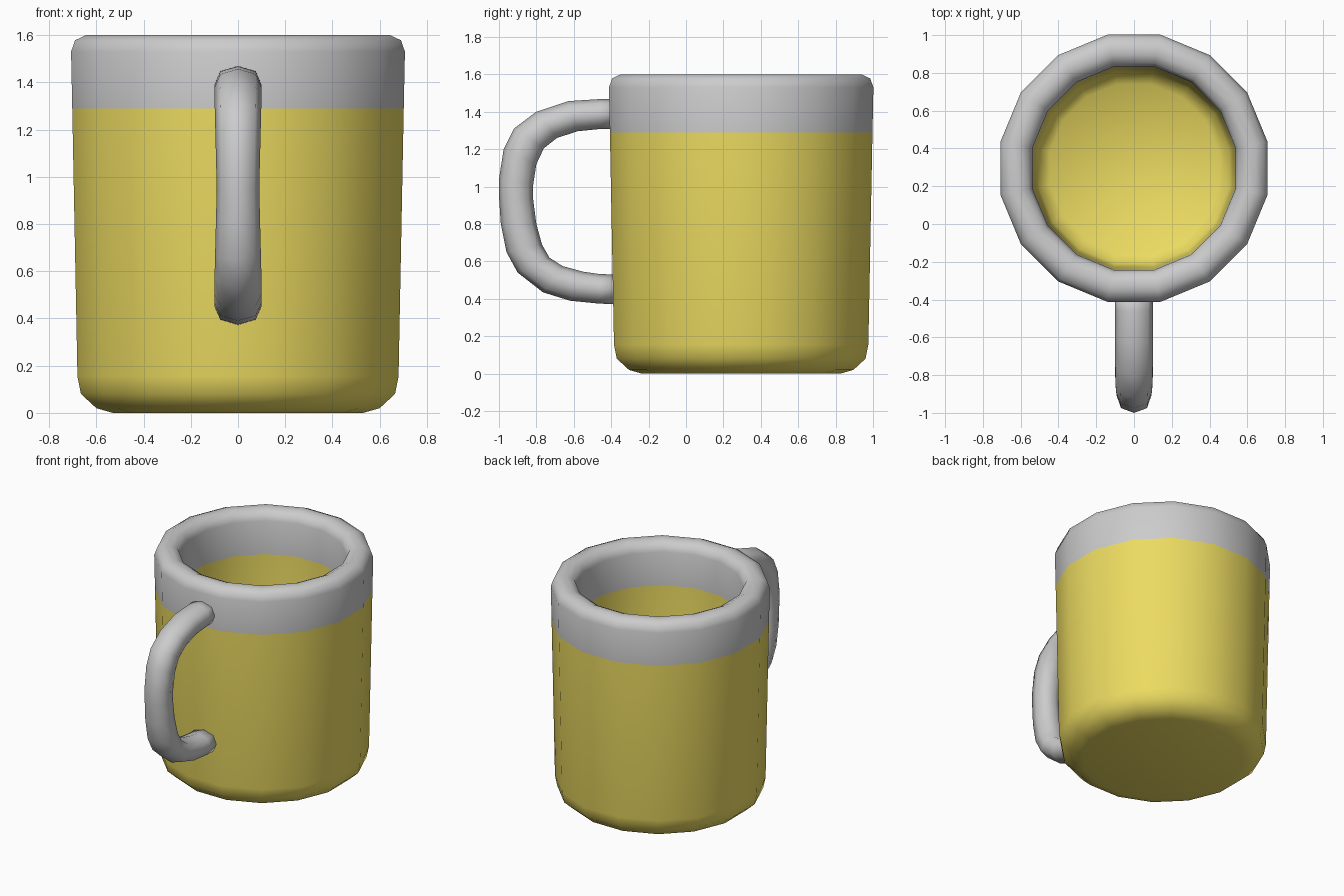
import bpy
import bmesh
from math import cos, sin, pi
from mathutils import Vector

if "Cube" in bpy.data.objects:
    bpy.data.objects.remove(bpy.data.objects["Cube"])

SIDES = 16
CENTRE_Y = 0.295


def finish(name, bm, material=None):
    bmesh.ops.recalc_face_normals(bm, faces=bm.faces)
    for f in bm.faces:
        f.smooth = True
    mesh = bpy.data.meshes.new(name)
    bm.to_mesh(mesh)
    bm.free()
    if material:
        mesh.materials.append(material)
    obj = bpy.data.objects.new(name, mesh)
    bpy.context.collection.objects.link(obj)
    return obj


def bridge(bm, rings):
    for a, b in zip(rings, rings[1:]):
        n = len(a)
        for i in range(n):
            j = (i + 1) % n
            bm.faces.new((a[i], a[j], b[j], b[i]))


def lathe(bm, profile):
    """Rings of a 16-gon; profile radii are measured to the flat sides."""
    rings = []
    for r, z in profile:
        big = r / cos(pi / SIDES)
        rings.append([bm.verts.new((big * cos((i + 0.5) * 2 * pi / SIDES),
                                    CENTRE_Y + big * sin((i + 0.5) * 2 * pi / SIDES), z))
                      for i in range(SIDES)])
    bridge(bm, rings)
    return rings


yellow = bpy.data.materials.new("yellow_glaze")
yellow.diffuse_color = (0.84, 0.71, 0.12, 1)
yellow.use_nodes = True
yellow.node_tree.nodes["Principled BSDF"].inputs["Base Color"].default_value = yellow.diffuse_color

# Yellow cup: outer wall with rounded foot, inner wall with rounded floor
bm = bmesh.new()
outer = lathe(bm, [(0.53, 0.0), (0.60, 0.02), (0.665, 0.08), (0.68, 0.155), (0.702, 1.29)])
inner = lathe(bm, [(0.535, 1.29), (0.522, 0.29), (0.505, 0.22), (0.445, 0.17)])
bm.faces.new(outer[0])
bm.faces.new(inner[-1])
finish("cup_body", bm, yellow)

# Grey band wrapping over the rounded lip
bm = bmesh.new()
lathe(bm, [(0.702, 1.29), (0.707, 1.53), (0.69, 1.578), (0.645, 1.6),
           (0.60, 1.6), (0.556, 1.578), (0.538, 1.53), (0.535, 1.29)])
finish("rim_band", bm)

# Handle: octagonal section swept along pairs of outer and inner (y, z) points
outline = [((-0.36, 1.47), (-0.36, 1.31)), ((-0.46, 1.468), (-0.46, 1.308)),
           ((-0.63, 1.457), (-0.58, 1.296)), ((-0.80, 1.40), (-0.69, 1.26)),
           ((-0.92, 1.31), (-0.76, 1.205)), ((-0.975, 1.20), (-0.80, 1.12)),
           ((-1.0, 1.04), (-0.817, 1.01)), ((-1.0, 0.95), (-0.817, 0.93)),
           ((-0.99, 0.80), (-0.80, 0.80)), ((-0.96, 0.65), (-0.77, 0.69)),
           ((-0.90, 0.54), (-0.73, 0.62)), ((-0.765, 0.435), (-0.66, 0.575)),
           ((-0.62, 0.39), (-0.55, 0.545)), ((-0.46, 0.374), (-0.46, 0.532)),
           ((-0.36, 0.372), (-0.36, 0.53))]
section = [(0, 1), (0.075, 0.72), (0.1, 0), (0.075, -0.72),
           (0, -1), (-0.075, -0.72), (-0.1, 0), (-0.075, 0.72)]
bm = bmesh.new()
rings = []
for out, inn in outline:
    o, i = Vector((0, *out)), Vector((0, *inn))
    mid, half = (o + i) / 2, (o - i) / 2
    squeeze = 1 - 0.1 * max(0, 1 - abs(mid.z - 0.95) / 0.4)
    rings.append([bm.verts.new(mid + half * t + Vector((x * squeeze, 0, 0)))
                  for x, t in section])
bridge(bm, rings)
bm.faces.new(rings[0])
bm.faces.new(rings[-1])
finish("handle", bm)
